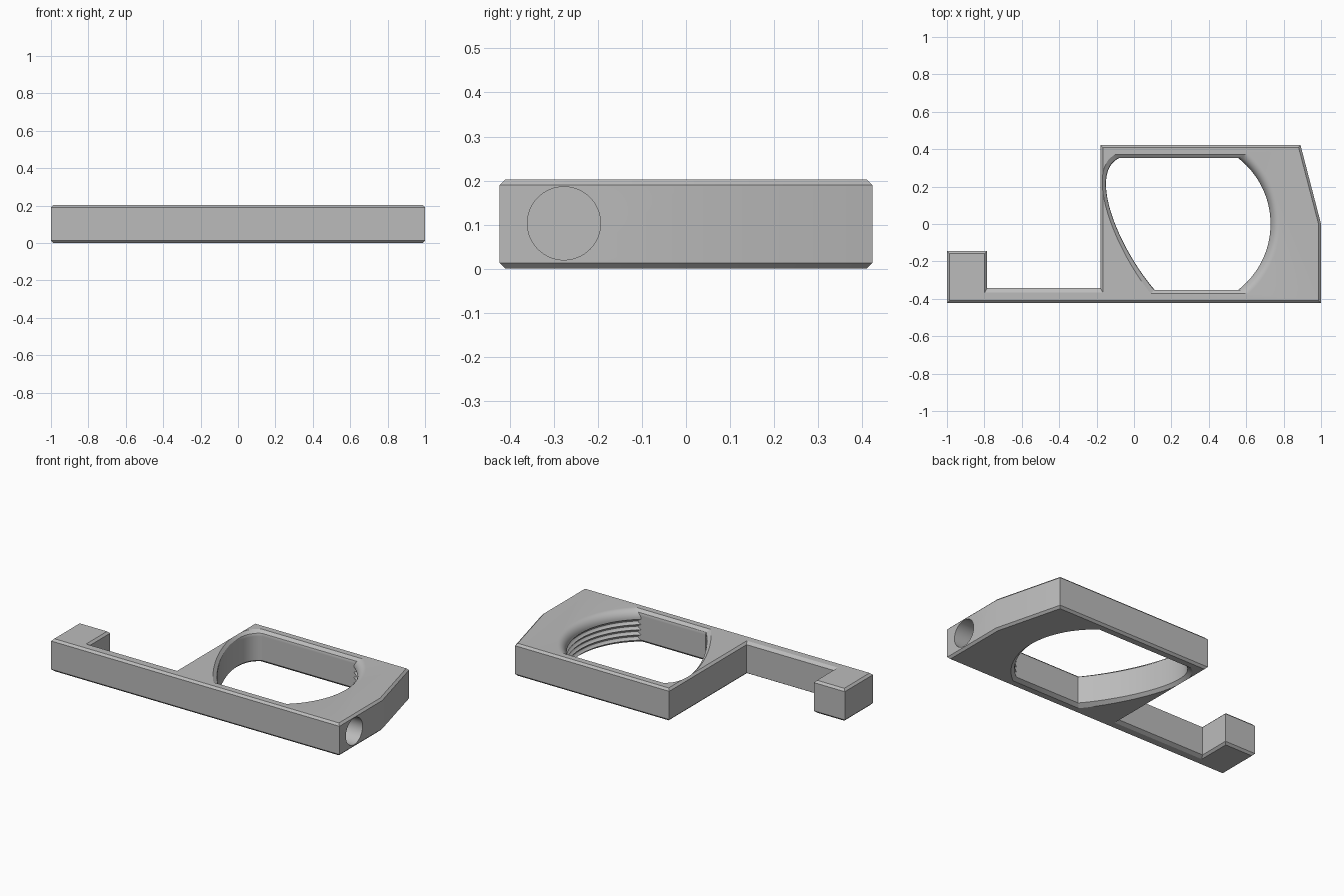
import bpy, bmesh, math
from mathutils import Vector
from mathutils.geometry import interpolate_bezier, intersect_line_line_2d

if "Cube" in bpy.data.objects:
    bpy.data.objects.remove(bpy.data.objects["Cube"])

HEIGHT = 0.203
CHAMFER = 0.013

grey = bpy.data.materials.new("plain grey")
grey.use_nodes = True
grey.diffuse_color = (0.5, 0.5, 0.5, 1)
grey.node_tree.nodes["Principled BSDF"].inputs["Base Color"].default_value = (0.5, 0.5, 0.5, 1)


def loft(name, rings):
    """Closed solid through stacked (z, outline) rings of equal point count."""
    bm = bmesh.new()
    loops = [[bm.verts.new((p[0], p[1], z)) for p in pts] for z, pts in rings]
    n = len(loops[0])
    for low, high in zip(loops, loops[1:]):
        for i in range(n):
            j = (i + 1) % n
            bm.faces.new((low[i], low[j], high[j], high[i]))
    bm.faces.new(loops[0][::-1])
    bm.faces.new(loops[-1])
    bmesh.ops.recalc_face_normals(bm, faces=bm.faces)
    mesh = bpy.data.meshes.new(name)
    bm.to_mesh(mesh)
    bm.free()
    mesh.materials.append(grey)
    obj = bpy.data.objects.new(name, mesh)
    bpy.context.collection.objects.link(obj)
    return obj


def inset(pts, widths):
    """Move each edge of a counter-clockwise outline inward by its own width."""
    lines = []
    for i, p in enumerate(pts):
        a, b = Vector(p), Vector(pts[(i + 1) % len(pts)])
        d = (b - a).normalized()
        shift = Vector((-d.y, d.x)) * widths[i]
        lines.append((a + shift, d))
    result = []
    for i, (b, e) in enumerate(lines):
        a, d = lines[i - 1]
        t = (b - a).cross(e) / d.cross(e)
        result.append(a + d * t)
    return result


def cut(target, cutter):
    cutter.hide_render = True
    mod = target.modifiers.new("cut", "BOOLEAN")
    mod.operation = "DIFFERENCE"
    mod.solver = "EXACT"
    mod.object = cutter
    bpy.context.view_layer.objects.active = target
    bpy.ops.object.modifier_apply(modifier=mod.name)
    bpy.data.objects.remove(cutter)


# Body: plate, slim arm and end block in one chamfered outline
outline = [(-1, -0.423), (1, -0.423), (1, 0), (0.89, 0.423), (-0.18, 0.423),
           (-0.18, -0.343), (-0.785, -0.343), (-0.785, -0.145), (-1, -0.145)]
widths = [CHAMFER] * len(outline)
widths[5] = 0.022
small = inset(outline, widths)
body = loft("body", [(0, small), (CHAMFER, outline),
                     (HEIGHT - CHAMFER, outline), (HEIGHT, small)])


# Main opening: bowed left wall, straight front and back, ribbed round right wall
def opening(grow, radius):
    half = 0.352 + grow
    swing = math.asin(half / radius)
    pts = [(0.285 + radius * math.cos(a), radius * math.sin(a))
           for a in (swing * (i / 20 - 1) for i in range(41))]
    curve = interpolate_bezier(Vector((-0.08, 0.352)), Vector((-0.25, 0.27)),
                               Vector((-0.08, -0.13)), Vector((0.11, -0.352)), 33)
    for p in curve:
        pts.append((p.x - grow, p.y * half / 0.352))
    return pts


R = 0.445
levels = [(-0.02, 0.02, R + 0.02), (0, 0.02, R + 0.02), (0.018, 0, R)]
GROOVES, STEPS = 4, 6
for i in range(1, GROOVES * STEPS + 1):
    depth = 0.014 * abs(math.sin(math.pi * i / STEPS))
    levels.append((0.018 + 0.13 * i / (GROOVES * STEPS), 0, R + depth))
# rounded lip above the ribs
for i in range(1, 9):
    a = math.pi / 2 * i / 8
    z = 0.148 + 0.055 * math.sin(a)
    levels.append((z, max(0, z - 0.185) / 0.018 * 0.02, R + 0.05 * (1 - math.cos(a))))
levels.append((HEIGHT + 0.02, 0.02, R + 0.05))
cut(body, loft("opening_cutter", [(z, opening(g, r)) for z, g, r in levels]))

# Blind round socket in the end face
bpy.ops.mesh.primitive_cylinder_add(vertices=64, radius=0.083, depth=0.4,
                                    location=(1, -0.277, 0.103),
                                    rotation=(0, math.pi / 2, 0))
socket = bpy.context.object
socket.data.materials.append(grey)
cut(body, socket)

bpy.ops.object.select_all(action="DESELECT")
body.select_set(True)
bpy.context.view_layer.objects.active = body
bpy.ops.object.shade_smooth_by_angle(angle=math.radians(28))
